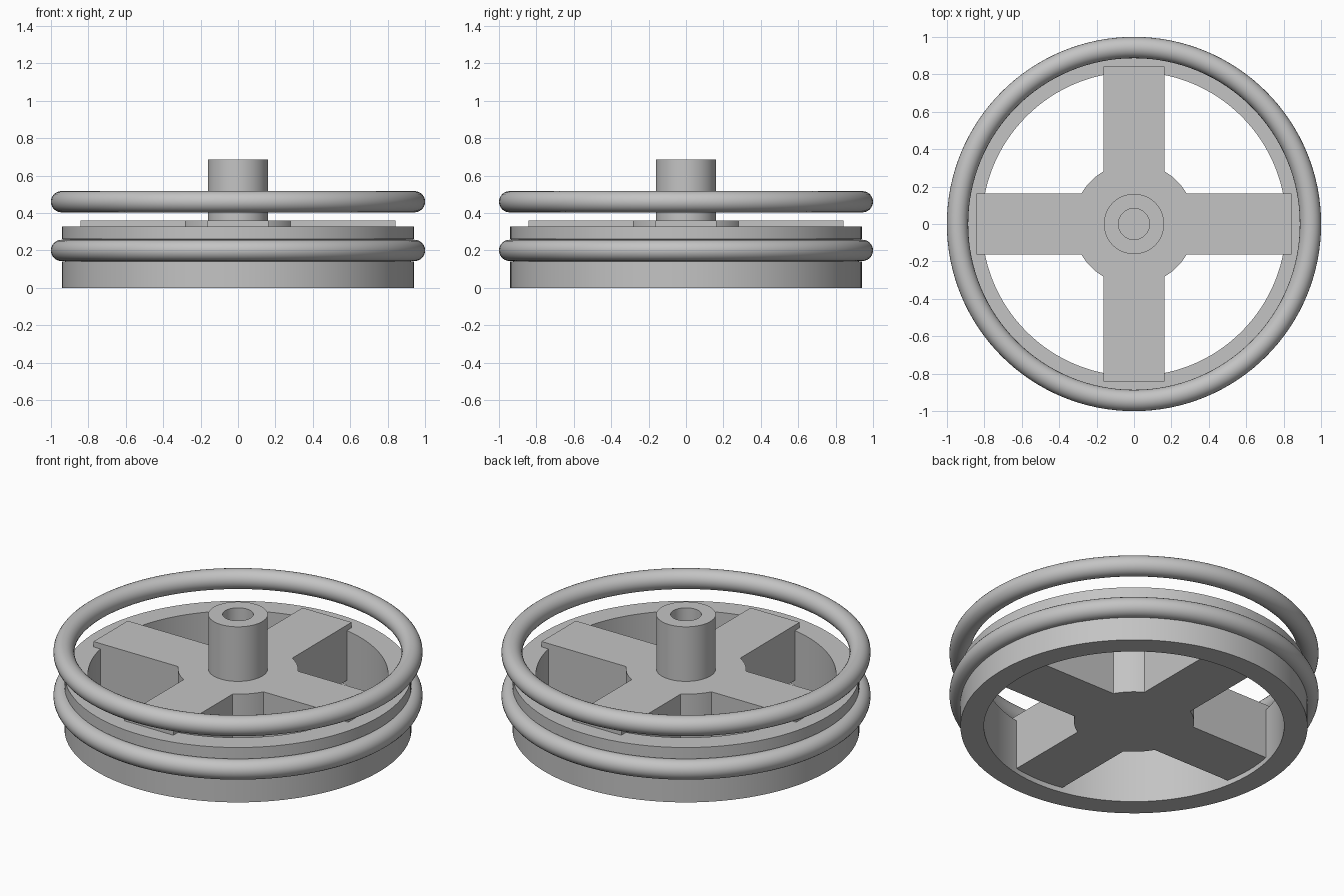
import bpy
import bmesh
from math import asin, cos, pi, radians, sin, tau

if "Cube" in bpy.data.objects:
    bpy.data.objects.remove(bpy.data.objects["Cube"])

grey = bpy.data.materials.new("plain grey")
grey.use_nodes = True
grey.diffuse_color = (0.55, 0.55, 0.55, 1)
grey.node_tree.nodes["Principled BSDF"].inputs["Base Color"].default_value = grey.diffuse_color

SEGMENTS = 128


def finish(name, bm):
    """Turn a bmesh into a smooth object with sharp corners."""
    bmesh.ops.recalc_face_normals(bm, faces=bm.faces)
    mesh = bpy.data.meshes.new(name)
    bm.to_mesh(mesh)
    bm.free()
    mesh.materials.append(grey)
    obj = bpy.data.objects.new(name, mesh)
    bpy.context.collection.objects.link(obj)
    bpy.ops.object.select_all(action="DESELECT")
    obj.select_set(True)
    bpy.context.view_layer.objects.active = obj
    bpy.ops.object.shade_smooth_by_angle(angle=radians(30))
    return obj


def lathe(name, profile):
    """Revolve a closed (radius, height) profile around z."""
    bm = bmesh.new()
    verts = [bm.verts.new((r, 0, z)) for r, z in profile]
    edges = [bm.edges.new((v, verts[i - 1])) for i, v in enumerate(verts)]
    bmesh.ops.spin(bm, geom=verts + edges, cent=(0, 0, 0), axis=(0, 0, 1),
                   angle=tau, steps=SEGMENTS, use_merge=True)
    bmesh.ops.remove_doubles(bm, verts=bm.verts, dist=0.0001)
    return finish(name, bm)


def arc(r, z, radius, start, end, count):
    """Points on a circular arc in the profile plane."""
    angles = [start + (end - start) * i / count for i in range(count + 1)]
    return [(r + radius * cos(a), z + radius * sin(a)) for a in angles]


# Rim with a round groove for the lower ring
RIM, INNER, BELT, LOW, HIGH = 0.94, 0.813, 0.943, 0.2, 0.46
groove = arc(RIM, LOW, 0.06, 1.5 * pi, 0.5 * pi, 16)
lathe("rim", [(INNER, 0), (RIM, 0)] + groove + [(RIM, 0.328), (INNER, 0.328)])

# Seated ring and the loose ring above
for name, height in (("lower_ring", LOW), ("upper_ring", HIGH)):
    lathe(name, arc(BELT, height, 0.057, 0, tau, 24)[:-1])

# Four spokes and the round hub, as one extruded outline
HALF, REACH, HUB, BOTTOM, TOP = 0.162, 0.842, 0.325, 0.03, 0.36
corner = asin(HALF / HUB)
quarter = [(REACH, -HALF), (REACH, HALF)] + arc(0, 0, HUB, corner, pi / 2 - corner, 10)
outline = []
for k in range(4):
    c, s = cos(k * pi / 2), sin(k * pi / 2)
    outline += [(x * c - y * s, x * s + y * c) for x, y in quarter]
bm = bmesh.new()
base = bm.faces.new([bm.verts.new((x, y, BOTTOM)) for x, y in outline])
raised = bmesh.ops.extrude_face_region(bm, geom=[base], use_keep_orig=True)
bmesh.ops.translate(bm, vec=(0, 0, TOP - BOTTOM),
                    verts=[g for g in raised["geom"] if isinstance(g, bmesh.types.BMVert)])
finish("spokes_and_hub", bm)

# Hollow shaft standing on the hub
lathe("shaft", [(0.083, 0.33), (0.161, 0.33), (0.161, 0.686), (0.083, 0.686)])
